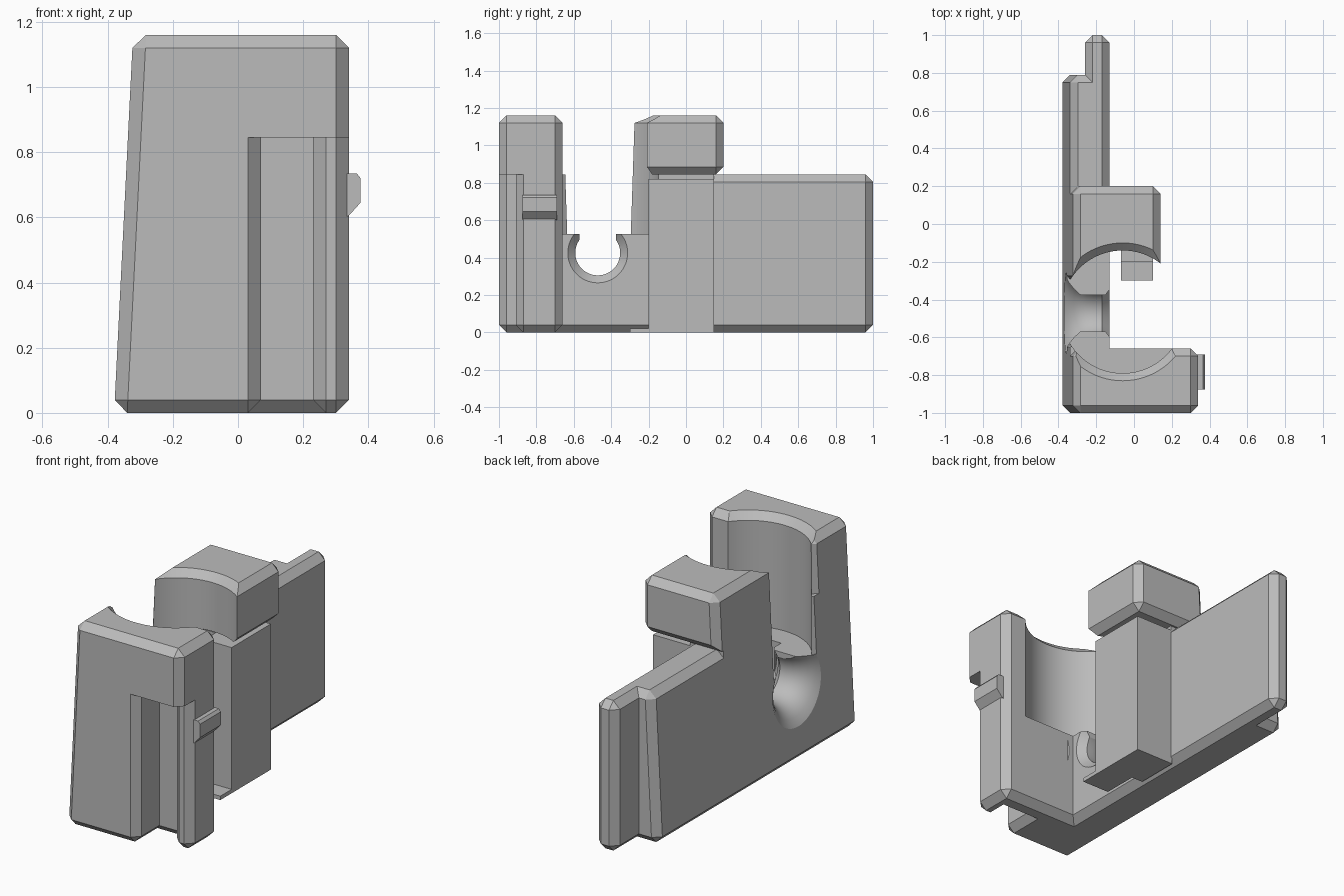
import bpy, bmesh, math
from mathutils import Matrix

if "Cube" in bpy.data.objects:
    bpy.data.objects.remove(bpy.data.objects["Cube"], do_unlink=True)

gray = bpy.data.materials.new("plain gray")
gray.use_nodes = True
COLOR = (0.5, 0.5, 0.5, 1)
gray.diffuse_color = COLOR
gray.node_tree.nodes["Principled BSDF"].inputs["Base Color"].default_value = COLOR

CHAMFER = 0.04
LEAN = 0.05


def lean(bm):
    # the outer left-hand wall slopes inward with height
    for v in bm.verts:
        if v.co.x < -0.3:
            v.co.x += LEAN * v.co.z


def loft(rings):
    # closed solid through a stack of equal rings
    bm = bmesh.new()
    loops = [[bm.verts.new(p) for p in ring] for ring in rings]
    n = len(loops[0])
    for low, high in zip(loops, loops[1:]):
        for i in range(n):
            j = (i + 1) % n
            bm.faces.new((low[i], low[j], high[j], high[i]))
    bm.faces.new(loops[0][::-1])
    bm.faces.new(loops[-1])
    bmesh.ops.recalc_face_normals(bm, faces=bm.faces)
    return bm


def finish(name, bm):
    mesh = bpy.data.meshes.new(name)
    bm.to_mesh(mesh)
    bm.free()
    mesh.materials.append(gray)
    ob = bpy.data.objects.new(name, mesh)
    bpy.context.collection.objects.link(ob)
    return ob


def prism(name, outline, z0, z1, keep=None, leaning=True):
    # extruded outline; keep(midpoint, vertical) picks the convex edges to chamfer
    bm = loft([[(x, y, z) for x, y in outline] for z in (z0, z1)])
    if keep:
        edges = []
        for e in bm.edges:
            a, b = e.verts[0].co, e.verts[1].co
            if e.calc_face_angle_signed() > 0.1 and keep((a + b) / 2, abs(a.z - b.z) > 0.01):
                edges.append(e)
        bmesh.ops.bevel(bm, geom=edges, offset=CHAMFER, offset_type='OFFSET',
                        segments=1, profile=0.5, affect='EDGES')
    if leaning:
        lean(bm)
    return finish(name, bm)


def lathe(name, profile, matrix, n=80):
    rings = [[(r * math.cos(i * math.tau / n), r * math.sin(i * math.tau / n), h)
              for i in range(n)] for r, h in profile]
    bm = loft(rings)
    bm.transform(matrix)
    return finish(name, bm)


def rect(x0, x1, y0, y1):
    return [(x0, y0), (x1, y0), (x1, y1), (x0, y1)]


def cut(ob, cutters):
    bpy.context.view_layer.objects.active = ob
    for c in cutters:
        m = ob.modifiers.new("cut", 'BOOLEAN')
        m.operation = 'DIFFERENCE'
        m.solver = 'EXACT'
        m.object = c
        bpy.ops.object.modifier_apply(modifier=m.name)


# lower body: front block with its grooved corner, and the start of the side wall
base = prism("lower_body", [
    (-0.38, -1), (0.07, -1), (0.07, -0.8), (0.23, -0.8), (0.23, -0.91),
    (0.34, -0.91), (0.34, -0.66), (-0.13, -0.66), (-0.13, 0.15), (-0.38, 0.15)],
    0, 0.845, lambda m, vertical: m.y < 0.14 and (vertical or m.z < 0.01))

# upper front block
top_block = prism("upper_front_block", rect(-0.38, 0.34, -1, -0.66), 0.845, 1.16,
                  lambda m, vertical: vertical or m.z > 1.1)

# overhanging jaw behind the upright bore
jaw = prism("rear_jaw", rect(-0.38, 0.14, -0.4, 0.2), 0.845, 1.16,
            lambda m, vertical: m.y > -0.39 and (vertical or m.z > 1.1 or m.x > -0.3))

# rear wall with its thinner tongue
wall = prism("rear_wall", [
    (-0.38, 0.1), (-0.13, 0.1), (-0.13, 1), (-0.26, 1), (-0.26, 0.79), (-0.38, 0.79)],
    0, 0.845, lambda m, vertical: m.y > 0.11)

# support column under the jaw, with its foot
column = prism("support_column", [
    (-0.07, -0.2), (0.1, -0.2), (0.1, 0.15), (-0.14, 0.15), (-0.14, -0.1), (-0.07, -0.1)],
    0, 0.82)
foot = prism("support_foot", rect(-0.07, 0.1, -0.3, -0.19), 0, 0.022)

# latch nub on the side of the front block
nub_profile = [(0.33, 0.6), (0.34, 0.605), (0.376, 0.645), (0.376, 0.72),
               (0.364, 0.735), (0.33, 0.735)]
nub = finish("latch_nub", loft([[(x, y, z) for x, z in nub_profile] for y in (-0.875, -0.69)]))

# cutters: upright bore with chamfered rim, side opening, flared cross bore, snap notch
bore = lathe("bore_cutter", [(0.325, 0.525), (0.325, 1.12), (0.395, 1.19)],
             Matrix.Translation((-0.06, -0.465, 0)))
opening = prism("opening_cutter", [
    (-0.46, -0.725), (-0.38, -0.655), (-0.33, -0.595),
    (-0.33, -0.335), (-0.38, -0.275), (-0.46, -0.205)], 0.525, 1.2)
cross = lathe("cross_bore_cutter", [
    (0.29, -0.42), (0.24, -0.375), (0.19, -0.345), (0.16, -0.315), (0.14, -0.285),
    (0.126, -0.25), (0.12, -0.21), (0.12, -0.17), (0.2, -0.09)],
    Matrix.Translation((0, -0.472, 0.425)) @ Matrix.Rotation(math.pi / 2, 4, 'Y'))
notch = prism("notch_cutter", rect(-0.5, -0.05, -0.57, -0.375), 0.47, 0.6, leaning=False)

cut(base, [bore, opening, cross, notch])
cut(top_block, [bore, opening])
cut(jaw, [bore, opening])

for c in (bore, opening, cross, notch):
    bpy.data.objects.remove(c, do_unlink=True)

# smooth bores, crisp chamfers
bpy.ops.object.select_all(action='DESELECT')
for ob in (base, top_block, jaw):
    ob.select_set(True)
bpy.context.view_layer.objects.active = base
bpy.ops.object.shade_smooth_by_angle(angle=math.radians(25))
